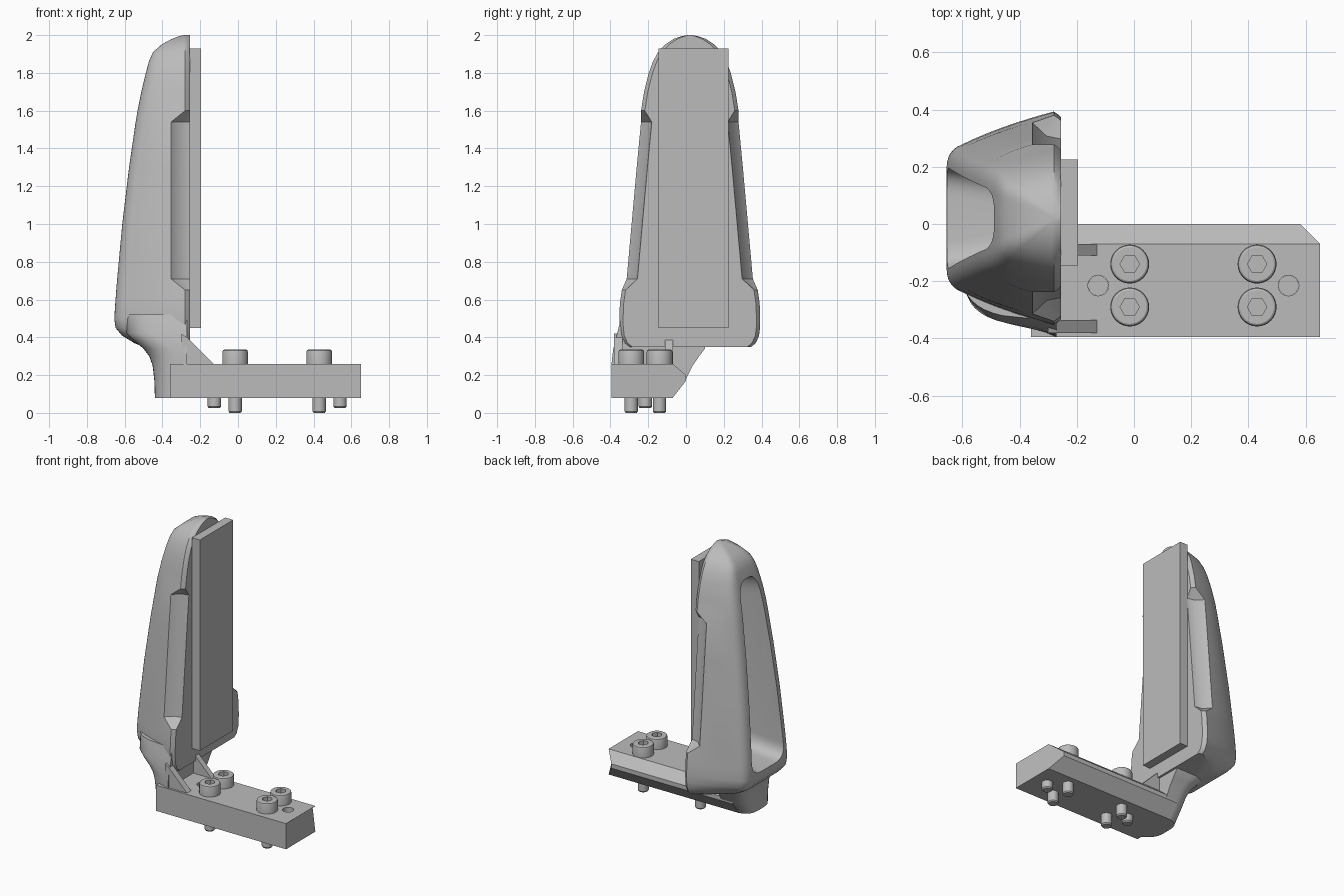
import bpy, bmesh, math
from mathutils import Vector

old = bpy.data.objects.get("Cube")
if old:
    bpy.data.objects.remove(old, do_unlink=True)

grey = bpy.data.materials.new("plain grey")
grey.use_nodes = True
colour = (0.5, 0.5, 0.5, 1)
grey.diffuse_color = colour
grey.node_tree.nodes["Principled BSDF"].inputs["Base Color"].default_value = colour


def finish(name, bm, smooth=None):
    bmesh.ops.recalc_face_normals(bm, faces=bm.faces)
    mesh = bpy.data.meshes.new(name)
    bm.to_mesh(mesh)
    bm.free()
    mesh.materials.append(grey)
    ob = bpy.data.objects.new(name, mesh)
    bpy.context.collection.objects.link(ob)
    if smooth:
        shade(ob, smooth)
    return ob


def activate(ob):
    bpy.ops.object.select_all(action='DESELECT')
    ob.select_set(True)
    bpy.context.view_layer.objects.active = ob


def shade(ob, angle):
    activate(ob)
    bpy.ops.object.shade_smooth_by_angle(angle=math.radians(angle))


def loft(name, rings, smooth=None):
    """Skin a list of closed rings and cap both ends."""
    bm = bmesh.new()
    loops = [[bm.verts.new(p) for p in ring] for ring in rings]
    n = len(loops[0])
    for a, b in zip(loops, loops[1:]):
        for i in range(n):
            j = (i + 1) % n
            bm.faces.new((a[i], a[j], b[j], b[i]))
    bm.faces.new(loops[0])
    bm.faces.new(loops[-1])
    return finish(name, bm, smooth)


def cut(ob, cutter):
    cutter.hide_render = True
    mod = ob.modifiers.new("cut", 'BOOLEAN')
    mod.operation = 'DIFFERENCE'
    mod.solver = 'EXACT'
    mod.object = cutter
    activate(ob)
    bpy.ops.object.modifier_apply(modifier=mod.name)
    bpy.data.objects.remove(cutter, do_unlink=True)


def circle(x, y, z, r, n=32):
    return [(x + r * math.cos(math.tau * i / n), y + r * math.sin(math.tau * i / n), z)
            for i in range(n)]


def rod(name, x, y, profile, n=32, smooth=30):
    """Turned part from (radius, height) pairs."""
    return loft(name, [circle(x, y, z, r, n) for r, z in profile], smooth)


def bezier(a, b, c, steps):
    a, b, c = Vector(a), Vector(b), Vector(c)
    ts = [i / steps for i in range(steps + 1)]
    return [a * (1 - t) ** 2 + b * 2 * t * (1 - t) + c * t * t for t in ts]


# Upright shell: height, back x, front half width, back half width, side notch amount
MID_Y = 0.02
FRONT = -0.255
stations = [
    (0.35, -0.50, 0.325, 0.17, 0), (0.37, -0.55, 0.35, 0.19, 0),
    (0.41, -0.615, 0.367, 0.21, 0), (0.45, -0.648, 0.372, 0.225, 0),
    (0.50, -0.655, 0.373, 0.228, 0), (0.58, -0.65, 0.37, 0.226, 0),
    (0.65, -0.645, 0.36, 0.223, 0), (0.71, -0.64, 0.334, 0.22, 1),
    (1.0, -0.613, 0.308, 0.205, 1), (1.3, -0.577, 0.281, 0.187, 1),
    (1.54, -0.542, 0.258, 0.172, 1), (1.60, -0.532, 0.258, 0.168, 0),
    (1.70, -0.512, 0.242, 0.158, 0), (1.80, -0.488, 0.217, 0.142, 0),
    (1.86, -0.472, 0.195, 0.125, 0), (1.91, -0.45, 0.168, 0.105, 0),
    (1.95, -0.405, 0.13, 0.08, 0), (1.98, -0.35, 0.085, 0.05, 0),
    (1.995, -0.31, 0.04, 0.025, 0), (2.0, -0.285, 0.01, 0.008, 0),
]


def shell_ring(z, back, w, b, notch):
    inner = w - min(0.02, w / 3) - 0.037 * notch
    side_x = max(-0.28 - 0.075 * notch, back + 0.004)
    r = min(0.055, b * 0.35, (side_x - back) * 0.3)
    half = [Vector((FRONT, inner)),
            Vector((-0.265 - 0.04 * notch, inner + (0.01 if w > 0.05 else 0.003)))]
    corner = (back, b + r * 0.2)
    shoulder = (back + r, b + r * 0.55)
    half += bezier((side_x, w), ((side_x + back) / 2, (w + b) / 2 + 0.1 * b), shoulder, 8)
    half += bezier(shoulder, corner, (back, b - r), 6)[1:]
    right = [(p.x, MID_Y - p.y, z) for p in half]
    left = [(p.x, MID_Y + p.y, z) for p in reversed(half)]
    return right + left


shell = loft("upright_shell", [shell_ring(*s) for s in stations])


# Long rounded pocket in the back of the shell
def pocket_ring(x, grow):
    low, high, wide, narrow, r = 0.53 - grow, 1.81 + grow, 0.165 + grow, 0.11 + grow, 0.1
    half = bezier((wide - r, low), (wide, low), (wide - 0.004, low + r), 8)
    half += bezier((narrow + 0.006, high - 0.15), (narrow, high), (0.02, high), 8)
    return ([(x, MID_Y + p.x, p.y) for p in half] +
            [(x, MID_Y - p.x, p.y) for p in reversed(half)])


pocket = loft("pocket_cutter", [pocket_ring(x, g) for x, g in
              ((-0.75, 0.03), (-0.62, 0.01), (-0.5, -0.01), (-0.4, -0.03), (-0.34, -0.07))])
cut(shell, pocket)
shade(shell, 35)


# Neck joining the shell to the foot: height, back x, right y, left y
def neck_ring(z, back, y0, y1):
    x1 = -0.27
    ring = [Vector((x1, y0))]
    ring += bezier((back + 0.14, y0 + 0.02), (back, y0 + 0.05), (back, y0 + 0.16), 8)
    ring += bezier((back, y1 - 0.1), (back, y1), (back + 0.1, y1), 8)
    ring.append(Vector((x1, y1)))
    return [(p.x, p.y, z) for p in ring]


loft("neck", [neck_ring(*s) for s in (
    (0.08, -0.44, -0.395, -0.07), (0.17, -0.443, -0.395, -0.005),
    (0.25, -0.452, -0.395, 0.035), (0.30, -0.47, -0.39, 0.07),
    (0.34, -0.50, -0.385, 0.10), (0.38, -0.55, -0.375, 0.11),
    (0.42, -0.59, -0.365, 0.12), (0.52, -0.60, -0.34, 0.12))], 40)

# Foot bar with a ridged back edge and a clipped far corner
section = [(-0.395, 0.08), (-0.07, 0.08), (0, 0.17), (0, 0.2), (-0.07, 0.26), (-0.395, 0.26)]
foot = loft("foot_bar", [[(-0.36, y, z) for y, z in section],
                         [(0.58 if y == 0 else 0.65, y, z) for y, z in section]])

# Locating pins sunk into open holes
for side, x in (("inner", -0.125), ("outer", 0.54)):
    cut(foot, rod("hole_cutter", x, -0.215, [(0.036, 0.0), (0.036, 0.4)]))
    rod(side + "_locating_pin", x, -0.215,
        [(0.028, 0.025), (0.0355, 0.033), (0.0355, 0.22)])
shade(foot, 30)

# Socket head bolts
for side, x in (("inner", -0.015), ("outer", 0.43)):
    for place, y in (("front", -0.29), ("back", -0.14)):
        bolt = rod(side + "_" + place + "_bolt", x, y,
                   [(0.029, 0), (0.035, 0.008), (0.035, 0.25), (0.068, 0.25),
                    (0.068, 0.322), (0.065, 0.331), (0.059, 0.335)])
        cut(bolt, rod("socket_cutter", x, y, [(0.034, 0.285), (0.034, 0.4)], 6, None))
        shade(bolt, 30)

# Sloping gussets between foot and shell
for place, y0, y1 in (("front", -0.38, -0.335), ("back", -0.11, -0.07)):
    wedge = [(-0.3, 0.2), (-0.13, 0.2), (-0.13, 0.26), (-0.27, 0.4), (-0.3, 0.42)]
    loft(place + "_gusset", [[(x, y, z) for x, z in wedge] for y in (y0, y1)])

# Flat contact plate on the shell
bm = bmesh.new()
bmesh.ops.create_cube(bm, size=1)
bmesh.ops.scale(bm, vec=(0.062, 0.37, 1.48), verts=bm.verts)
bmesh.ops.translate(bm, vec=(-0.226, 0.04, 1.19), verts=bm.verts)
finish("contact_plate", bm)
